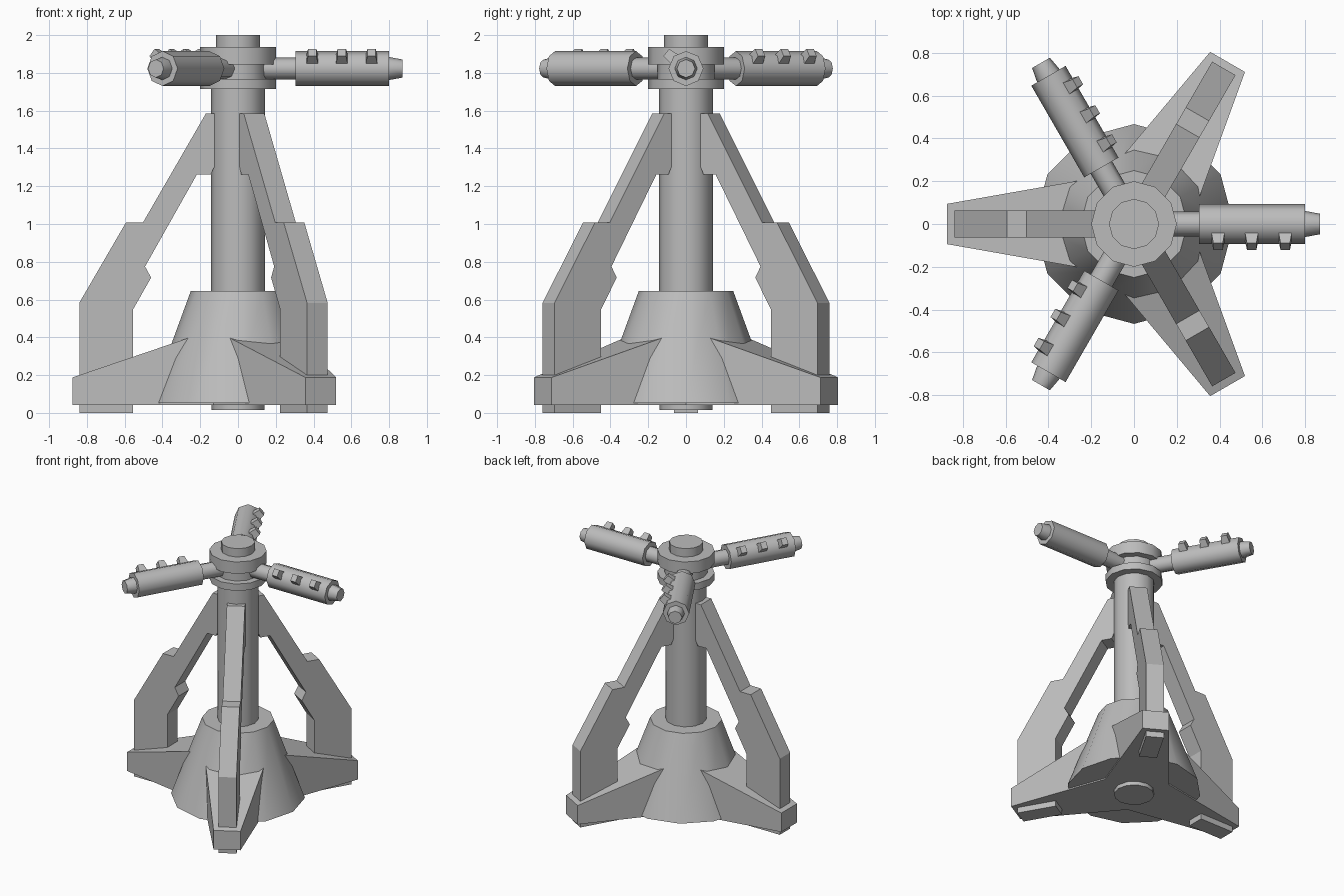
import bpy, bmesh, math
from mathutils import Matrix, Vector

if "Cube" in bpy.data.objects:
    bpy.data.objects.remove(bpy.data.objects["Cube"], do_unlink=True)

GREY = (0.5, 0.5, 0.5, 1.0)
mat = bpy.data.materials.new("plain grey")
mat.use_nodes = True
mat.diffuse_color = GREY
mat.node_tree.nodes["Principled BSDF"].inputs["Base Color"].default_value = GREY


def finish(bm, name, turn=0.0, smooth=False):
    """Turn the mesh about the vertical axis and make it an object."""
    bmesh.ops.transform(bm, matrix=Matrix.Rotation(math.radians(turn), 4, 'Z'), verts=bm.verts)
    bmesh.ops.recalc_face_normals(bm, faces=bm.faces)
    mesh = bpy.data.meshes.new(name)
    bm.to_mesh(mesh)
    bm.free()
    mesh.materials.append(mat)
    obj = bpy.data.objects.new(name, mesh)
    bpy.context.collection.objects.link(obj)
    if smooth:
        bpy.ops.object.select_all(action='DESELECT')
        obj.select_set(True)
        bpy.context.view_layer.objects.active = obj
        bpy.ops.object.shade_smooth_by_angle(angle=math.radians(50))
    return obj


def lathe(bm, profile, sides, matrix=Matrix()):
    """Closed round solid from (radius, height) points, with flat end caps."""
    rings = []
    for r, z in profile:
        rings.append([bm.verts.new(matrix @ Vector((r * math.cos(2 * math.pi * i / sides),
                                                    r * math.sin(2 * math.pi * i / sides), z)))
                      for i in range(sides)])
    for a, b in zip(rings, rings[1:]):
        for i in range(sides):
            j = (i + 1) % sides
            bm.faces.new((a[i], a[j], b[j], b[i]))
    bm.faces.new(rings[0][::-1])
    bm.faces.new(rings[-1])


def loft(bm, a, b):
    """Solid between two outlines with the same number of points."""
    va = [bm.verts.new(p) for p in a]
    vb = [bm.verts.new(p) for p in b]
    bm.faces.new(va)
    bm.faces.new(vb[::-1])
    for i in range(len(va)):
        j = (i + 1) % len(va)
        bm.faces.new((va[i], vb[i], vb[j], va[j]))


# Central round parts
ROUND_PARTS = {
    "bottom_disc": [(0.14, 0.014), (0.14, 0.08)],
    "base_cone": [(0.467, 0.053), (0.25, 0.645)],
    "column": [(0.1425, 0.6), (0.1425, 1.75)],
    "hub": [(0.2, 1.714), (0.2, 1.767), (0.15, 1.767), (0.15, 1.845), (0.2, 1.845), (0.2, 1.936)],
    "hub_cap": [(0.117, 1.92), (0.117, 2.0)],
}
for name, profile in ROUND_PARTS.items():
    bm = bmesh.new()
    lathe(bm, profile, 12)
    finish(bm, name, smooth=True)

# Leg side outline as (distance from axis, height)
LEG = [(0.84, 0), (0.84, 0.583), (0.593, 1.008), (0.503, 1.008), (0.17, 1.585), (0.1, 1.585),
       (0.1, 1.3), (0.127, 1.3), (0.143, 1.263), (0.217, 1.263), (0.492, 0.775), (0.46, 0.716),
       (0.556, 0.547), (0.556, 0)]
LEG_HALF = 0.063


def foot_section(r, half, top):
    return [(r, -half, 0.043), (r, half, 0.043), (r, half, top), (r, -half, top)]


for label, turn in (("right", 180), ("back_left", 60), ("front_left", -60)):
    # Upright leg plate
    bm = bmesh.new()
    loft(bm, [(r, -LEG_HALF, z) for r, z in LEG], [(r, LEG_HALF, z) for r, z in LEG])
    finish(bm, label + "_leg", turn)
    # Tapered foot running into the cone
    bm = bmesh.new()
    loft(bm, foot_section(0.0, 0.248, 0.486), foot_section(0.875, 0.094, 0.188))
    finish(bm, label + "_foot", turn)

# Arms around the hub
ARM_Z = 1.823
ALONG = Matrix.Translation((0, 0, ARM_Z)) @ Matrix.Rotation(math.pi / 2, 4, 'Y')
ARM_PARTS = {
    "rod": [(0.058, 0.1), (0.058, 0.32)],
    "barrel": [(0.0925, 0.305), (0.0925, 0.8)],
    "tip": [(0.06, 0.79), (0.06, 0.805), (0.048, 0.87)],
}
STUD_TILT = math.radians(39)

for label, turn in (("left", 0), ("back_right", 120), ("front_right", 240)):
    for name, profile in ARM_PARTS.items():
        bm = bmesh.new()
        lathe(bm, profile, 8, ALONG)
        finish(bm, label + "_arm_" + name, turn, smooth=True)
    # Three tapered studs on the upper side of the barrel
    bm = bmesh.new()
    out = Vector((0, -math.cos(STUD_TILT), math.sin(STUD_TILT)))
    side = Vector((0, math.sin(STUD_TILT), math.cos(STUD_TILT)))
    for x in (0.393, 0.55, 0.707):
        rings = []
        for dist, hx, hs in ((0.07, 0.032, 0.032), (0.135, 0.022, 0.025)):
            c = Vector((x, 0, ARM_Z)) + out * dist
            rings.append([c + Vector((sx * hx, 0, 0)) + side * (ss * hs)
                          for sx, ss in ((-1, -1), (1, -1), (1, 1), (-1, 1))])
        loft(bm, *rings)
    finish(bm, label + "_arm_studs", turn)
